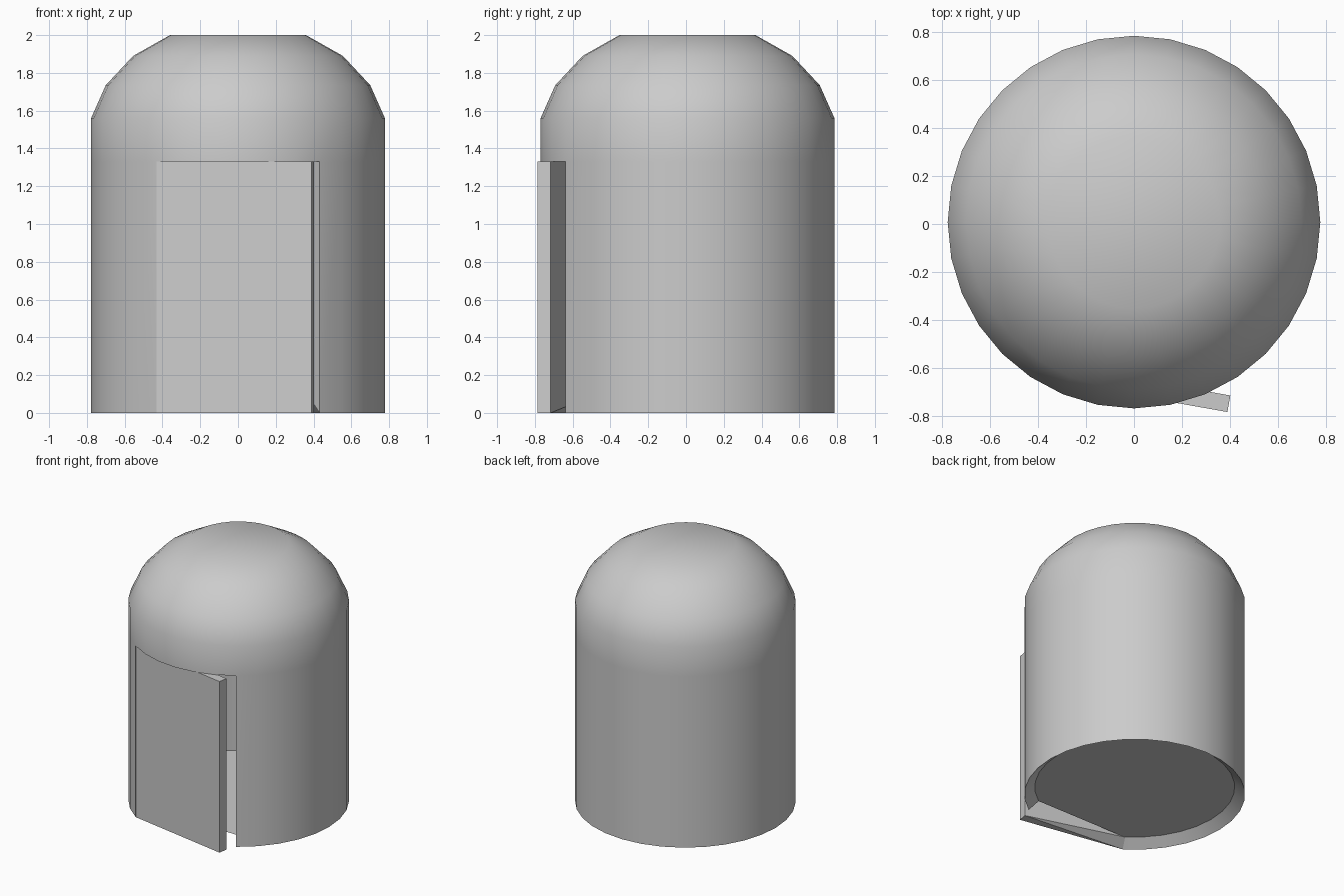
import bpy, bmesh, math
from mathutils import Vector

if "Cube" in bpy.data.objects:
    bpy.data.objects.remove(bpy.data.objects["Cube"])

SEG, OPEN, YOFF = 32, 3, 0.008      # opening spans 3 segments each side of the front

grey = bpy.data.materials.new("light grey")
grey.diffuse_color = (0.6, 0.6, 0.6, 1)
grey.use_nodes = True
grey.node_tree.nodes["Principled BSDF"].inputs["Base Color"].default_value = grey.diffuse_color


def make_object(name, bm, smooth):
    me = bpy.data.meshes.new(name)
    bm.to_mesh(me)
    bm.free()
    me.materials.append(grey)
    ob = bpy.data.objects.new(name, me)
    bpy.context.collection.objects.link(ob)
    if smooth:
        bpy.ops.object.select_all(action='DESELECT')
        ob.select_set(True)
        bpy.context.view_layer.objects.active = ob
        bpy.ops.object.shade_smooth_by_angle(angle=math.radians(40))
    return ob


def ring(bm, r, z):
    # vertex 0 points to the front (-y)
    out = []
    for i in range(SEG):
        a = 2 * math.pi * i / SEG
        out.append(bm.verts.new((r * math.sin(a), -r * math.cos(a) + YOFF, z)))
    return out


def in_door(i):
    return i < OPEN or i >= SEG - OPEN


# domed hollow shell with a doorway
bm = bmesh.new()
outer_profile = [(0.778, 0), (0.778, 1.33), (0.778, 1.56), (0.70, 1.735),
                 (0.555, 1.89), (0.36, 2.0)]
inner_profile = [(0.705, 0.06), (0.705, 1.33), (0.705, 1.535), (0.64, 1.68),
                 (0.51, 1.825), (0.34, 1.93)]
outer = [ring(bm, r, z) for r, z in outer_profile]
inner = [ring(bm, r, z) for r, z in inner_profile]

for i in range(SEG):
    j = (i + 1) % SEG
    for k in range(len(outer) - 1):
        if k == 0 and in_door(i):
            continue
        bm.faces.new((outer[k][i], outer[k][j], outer[k + 1][j], outer[k + 1][i]))
        bm.faces.new((inner[k][j], inner[k][i], inner[k + 1][i], inner[k + 1][j]))
    if in_door(i):      # underside of the door head
        bm.faces.new((outer[1][j], outer[1][i], inner[1][i], inner[1][j]))
    else:               # sloping bottom rim
        bm.faces.new((outer[0][j], outer[0][i], inner[0][i], inner[0][j]))
bm.faces.new(outer[-1])
bm.faces.new(inner[-1][::-1])
# door jambs
a, b = OPEN, SEG - OPEN
bm.faces.new((outer[0][a], outer[1][a], inner[1][a], inner[0][a]))
bm.faces.new((outer[0][b], inner[0][b], inner[1][b], outer[1][b]))
# raised floor, cut straight at the doorway
bm.faces.new([inner[0][i] for i in range(a, b + 1)])
bmesh.ops.delete(bm, geom=[v for v in bm.verts if not v.link_faces], context='VERTS')
make_object("domed_shell", bm, True)

# flat door, slightly ajar, hinged on the left
hinge, tip = Vector((-0.432, -0.639, 0)), Vector((0.39, -0.785, 0))
d = (tip - hinge).normalized()
n = Vector((-d.y, d.x, 0)) * 0.07
bm = bmesh.new()
up = Vector((0, 0, 1.33))
lift = Vector((0, 0, 0.06))
base = [hinge, tip, tip + n, hinge + n + lift]
low = [bm.verts.new(p) for p in base]
high = [bm.verts.new((p.x, p.y, 1.33)) for p in base]
for i in range(4):
    j = (i + 1) % 4
    bm.faces.new((low[i], low[j], high[j], high[i]))
bm.faces.new(high)
bm.faces.new((low[0], low[3], low[2]))
bm.faces.new((low[0], low[2], low[1]))
make_object("door", bm, False)
